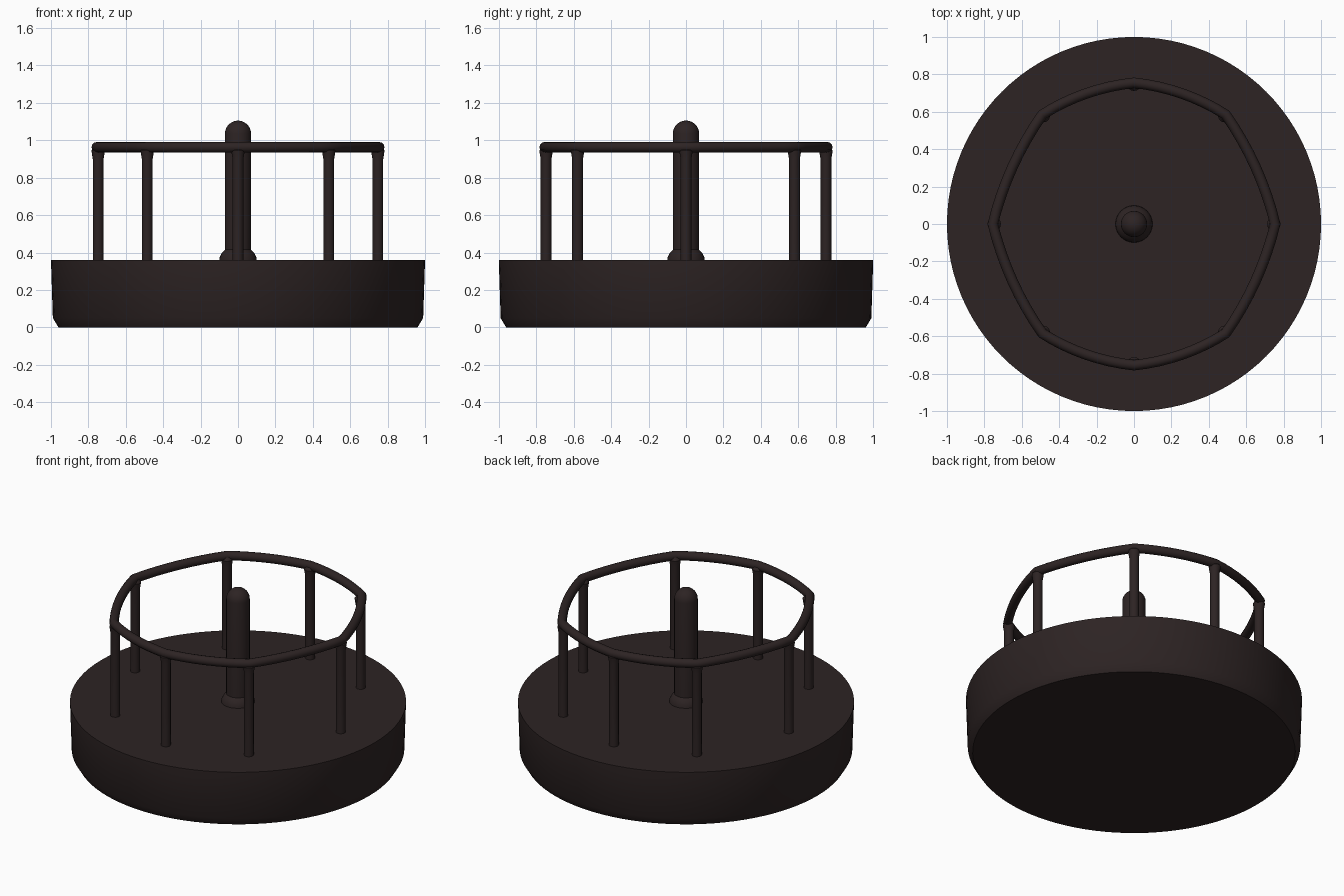
import bpy
import math
from mathutils import Vector

cube = bpy.data.objects.get("Cube")
if cube:
    bpy.data.objects.remove(cube, do_unlink=True)

# Single dark brown paint
paint = bpy.data.materials.new("dark_brown_paint")
paint.use_nodes = True
color = (0.026, 0.017, 0.017, 1)
paint.diffuse_color = color
paint.node_tree.nodes["Principled BSDF"].inputs["Base Color"].default_value = color


def finish(name, mesh):
    obj = bpy.data.objects.new(name, mesh)
    bpy.context.collection.objects.link(obj)
    mesh.materials.append(paint)
    bpy.ops.object.select_all(action='DESELECT')
    obj.select_set(True)
    bpy.context.view_layer.objects.active = obj
    bpy.ops.object.shade_smooth_by_angle(angle=math.radians(35))
    return obj


def lathe(name, profile, sides, center=(0, 0)):
    """Revolve (radius, height) points around z and cap both ends."""
    verts = [(center[0] + r * math.cos(math.tau * i / sides),
              center[1] + r * math.sin(math.tau * i / sides), z)
             for r, z in profile for i in range(sides)]
    faces = [(k * sides + i, k * sides + (i + 1) % sides,
              (k + 1) * sides + (i + 1) % sides, (k + 1) * sides + i)
             for k in range(len(profile) - 1) for i in range(sides)]
    faces.append(tuple(reversed(range(sides))))
    faces.append(tuple(range((len(profile) - 1) * sides, len(verts))))
    mesh = bpy.data.meshes.new(name)
    mesh.from_pydata(verts, [], faces)
    return finish(name, mesh)


# Turning platform with a chamfered lower edge
lathe("platform", [(0.96, 0), (0.99, 0.05), (1, 0.36)], 96)

# Central pole with a flared foot and a domed top
dome = [(0.07 * math.cos(a), 1.035 + 0.07 * math.sin(a))
        for a in (math.radians(d) for d in range(0, 90, 12))]
lathe("center_pole", [(0.1, 0.35), (0.098, 0.375), (0.085, 0.4),
                      (0.07, 0.415)] + dome, 32)

# Eight posts, flared where they meet the rail
RAIL_Z = 0.963
corners = [Vector(p) for p in ((0.755, 0), (0.49, 0.585), (0, 0.755), (-0.49, 0.585),
                               (-0.755, 0), (-0.49, -0.585), (0, -0.755), (0.49, -0.585))]
for n, c in enumerate(corners):
    p = c * 0.99
    lathe(f"post_{n + 1}", [(0.029, 0.35), (0.029, 0.9), (0.034, 0.93),
                            (0.036, 0.945), (0.024, RAIL_Z)], 16, p)

# Hand rail: gently bowed spans meeting at the posts
path = []
for n, a in enumerate(corners):
    b = corners[(n + 1) % len(corners)]
    outward = (a + b).normalized()
    for s in range(8):
        t = s / 8
        path.append(a.lerp(b, t) + outward * 0.03 * 4 * t * (1 - t))
curve = bpy.data.curves.new("rail_path", 'CURVE')
curve.dimensions = '3D'
curve.bevel_depth = 0.028
curve.bevel_resolution = 4
spline = curve.splines.new('POLY')
spline.points.add(len(path) - 1)
for point, p in zip(spline.points, path):
    point.co = (p.x, p.y, RAIL_Z, 1)
spline.use_cyclic_u = True
source = bpy.data.objects.new("rail_source", curve)
bpy.context.collection.objects.link(source)
bpy.context.view_layer.update()
rail_mesh = bpy.data.meshes.new_from_object(
    source.evaluated_get(bpy.context.evaluated_depsgraph_get()))
bpy.data.objects.remove(source, do_unlink=True)
finish("hand_rail", rail_mesh)
